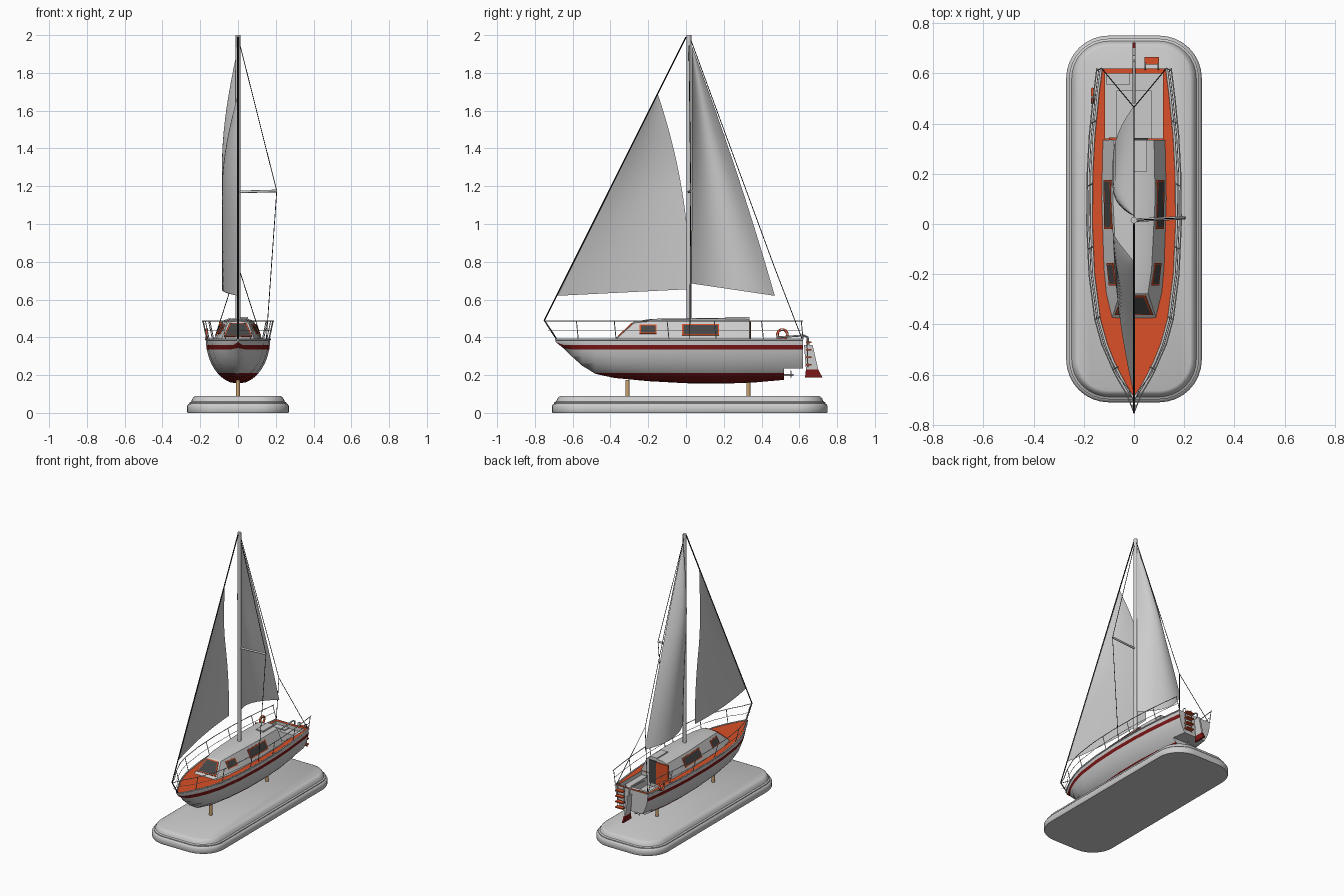
import bpy, bmesh, math
from mathutils import Vector

if "Cube" in bpy.data.objects:
    bpy.data.objects.remove(bpy.data.objects["Cube"])


def mat(name, r, g, b):
    m = bpy.data.materials.new(name)
    m.diffuse_color = (r, g, b, 1)
    m.use_nodes = True
    m.node_tree.nodes["Principled BSDF"].inputs["Base Color"].default_value = m.diffuse_color
    return m


GREY = mat("light_grey", .8, .8, .8)
ORANGE = mat("orange", .7, .08, .02)
RED = mat("dark_red", .2, .008, .008)
DARK = mat("glass", .06, .06, .06)
WOOD = mat("wood", .6, .36, .16)
BLACK = mat("black", .02, .02, .02)


def finish(ob, mats=(), smooth=None):
    for m in mats:
        ob.data.materials.append(m)
    if smooth:
        bpy.ops.object.select_all(action='DESELECT')
        ob.select_set(True)
        bpy.context.view_layer.objects.active = ob
        bpy.ops.object.shade_smooth_by_angle(angle=math.radians(smooth))
    return ob


def mesh(name, verts, faces, mats=(), smooth=None):
    me = bpy.data.meshes.new(name)
    me.from_pydata([tuple(v) for v in verts], [], faces)
    bm = bmesh.new()
    bm.from_mesh(me)
    bmesh.ops.remove_doubles(bm, verts=bm.verts, dist=1e-5)
    bmesh.ops.recalc_face_normals(bm, faces=bm.faces)
    bm.to_mesh(me)
    bm.free()
    ob = bpy.data.objects.new(name, me)
    bpy.context.collection.objects.link(ob)
    return finish(ob, mats, smooth)


def loft(name, rings, closed=False, caps=False, mats=(), smooth=None):
    n = len(rings[0])
    verts = [v for r in rings for v in r]
    faces = []
    for i in range(len(rings) - 1):
        for j in range(n if closed else n - 1):
            k = (j + 1) % n
            faces.append((i * n + j, i * n + k, (i + 1) * n + k, (i + 1) * n + j))
    if caps:
        faces += [tuple(range(n)), tuple(range(len(verts) - n, len(verts)))]
    return mesh(name, verts, faces, mats, smooth)


def box(name, lo, hi, m=None):
    pts = [[(x, y, z) for x, y in ((lo[0], lo[1]), (hi[0], lo[1]), (hi[0], hi[1]), (lo[0], hi[1]))]
           for z in (lo[2], hi[2])]
    return loft(name, pts, True, True, [m] if m else ())


def tube(name, pts, r, m=None, res=2):
    cu = bpy.data.curves.new(name, 'CURVE')
    cu.dimensions, cu.bevel_depth, cu.bevel_resolution, cu.use_fill_caps = '3D', r, res, True
    sp = cu.splines.new('POLY')
    sp.points.add(len(pts) - 1)
    for p, c in zip(sp.points, pts):
        p.co = (*c, 1)
    ob = bpy.data.objects.new(name, cu)
    bpy.context.collection.objects.link(ob)
    return finish(ob, [m] if m else ())


def interp(table, y):
    for a, b in zip(table, table[1:]):
        if y <= b[0]:
            t = max(0, (y - a[0]) / (b[0] - a[0]))
            return [p + (q - p) * t for p, q in zip(a, b)]
    return table[-1]


# display base with stepped moulding
def rounded(inset, z):
    r, hx, hy = .17 - inset, .27 - .17, .73 - .17
    out = []
    for k, (sx, sy) in enumerate(((1, 1), (-1, 1), (-1, -1), (1, -1))):
        for i in range(9):
            a = math.radians(90 * k + i * 11.25)
            out.append((sx * hx + r * math.cos(a), .02 + sy * hy + r * math.sin(a), z))
    return out


loft("display_base", [rounded(*p) for p in ((.004, 0), (0, .006), (0, .036), (.006, .046), (.012, .049),
     (.012, .055), (.022, .06), (.028, .074), (.036, .085), (.046, .09))], True, True, smooth=40)
for y in (-.31, .33):
    tube("base_post", [(0, y, .085), (0, y, .175)], .011, WOOD, 4)

# hull: station y, half breadth, keel height
SHEER = .39
HULL = [(-.69, .004, .375), (-.65, .03, .343), (-.6, .057, .295), (-.55, .082, .25), (-.48, .11, .207),
        (-.38, .138, .185), (-.2, .161, .168), (0, .17, .157), (.2, .168, .155), (.35, .16, .16),
        (.52, .143, .175), (.62, .13, .185)]
LEVELS = (.155, .162, .172, .185, .198, .21, .235, .265, .3, .335, .36, .375, .39)


def section(y, w, keel, floor):
    half = []
    for z in LEVELS:
        d = min(1, (SHEER - z) / (SHEER - keel))
        half.append((w * math.sqrt(1 - d * d), y, max(z, keel, floor)))
    return [(-x, y, z) for x, y, z in reversed(half)] + half


rings = [section(*s, 0) for s in HULL[:-1]] + [section(*s, .235) for s in HULL[-2:]]
hull = loft("hull", rings, caps=True, mats=[GREY, RED], smooth=40)
for p in hull.data.polygons:
    z = p.center.z
    if abs(p.normal.z) < .999 and abs(p.normal.y) < .99 and (z < .21 or .335 < z < .36):
        p.material_index = 1
for s in (1, -1):
    tube("gunwale", [(s * w, y, .389) for y, w, k in HULL], .005)

# orange deck, open over the cockpit
for s in (1, -1):
    strip = []
    for y, w, k in [h for h in HULL if h[0] < .34] + [interp(HULL, .34)]:
        strip.append([(s * w, y, .388), (0, y, .388)])
    for y in (.34, .48, .6):
        strip.append([(s * interp(HULL, y)[1], y, .388), (s * .116, y, .388)])
    for y in (.6, .62):
        strip.append([(s * interp(HULL, y)[1], y, .388), (0, y, .388)])
    loft("deck", strip, mats=[ORANGE])

# cockpit tub, benches, locker lid
tub = [[(x, y, z) for x, y in ((-.116, .34), (.116, .34), (.116, .6), (-.116, .6))] for z in (.388, .3)]
mesh("cockpit_tub", tub[0] + tub[1], [(4, 5, 6, 7)] + [(i, (i + 1) % 4, (i + 1) % 4 + 4, i + 4) for i in range(4)])
for s in (1, -1):
    x = sorted((s * .07, s * .115))
    box("side_bench", (x[0], .341, .3), (x[1], .6, .36))
box("aft_bench", (-.07, .53, .3), (.07, .6, .36))
box("locker_lid", (-.11, .555, .36), (-.015, .6, .367))

# cabin: y, base half width, shoulder half width, shoulder z, crown z
CABIN = [(-.375, .088, .088, .386, .39), (-.275, .112, .056, .476, .484), (-.18, .121, .07, .485, .498),
         (.1, .13, .084, .487, .502), (.335, .125, .08, .485, .5)]
rings = []
for y, b, s, sz, cz in CABIN:
    h = [(b, y, .385), (s, y, sz), (s * .6, y, cz - .003)]
    rings.append(h + [(0, y, cz)] + [(-x, y, z) for x, y, z in reversed(h)])
loft("cabin", rings, True, True, smooth=25)
box("sliding_hatch", (-.002, .21, .49), (.052, .335, .508))
box("bulkhead_panel", (-.1, .334, .32), (-.002, .345, .48), ORANGE)
box("companionway", (0, .334, .32), (.055, .342, .485), DARK)


# windows: orange frame with dark pane
def window(name, corners):
    ob = mesh(name, corners, [(0, 1, 2, 3)], [ORANGE, DARK])
    bm = bmesh.new()
    bm.from_mesh(ob.data)
    pane = bm.faces[:] if not bm.faces.ensure_lookup_table() else []
    bmesh.ops.inset_individual(bm, faces=pane, thickness=.009)
    pane[0].material_index = 1
    bm.to_mesh(ob.data)
    bm.free()
    ob.modifiers.new("thickness", 'SOLIDIFY').thickness = .008
    ob.modifiers["thickness"].offset = 0


def cabin_side(s, y, z):
    _, b, sh, sz, _ = interp(CABIN, y)
    return (s * (b + (sh - b) * (z - .385) / (sz - .385) + .001), y, z)


for s in (1, -1):
    for y0, y1, z0, z1 in ((-.02, .175, .41, .47), (-.245, -.155, .418, .466)):
        window("side_window", [cabin_side(s, *p) for p in ((y0, z0), (y1, z0), (y1, z1), (y0, z1))])
window("front_window", [(-.075, -.36, .403), (.075, -.36, .403), (.045, -.285, .474), (-.045, -.285, .474)])

# mast, spreader and rigging
tube("mast", [(0, .015, .49), (0, .015, 2)], .013, res=4)
tube("spreader", [(0, .015, 1.17), (.205, .025, 1.175)], .007)
tube("shroud", [(0, .015, 1.99), (.205, .025, 1.175), (.15, .02, .39)], .002, BLACK)
tube("forestay", [(0, 0, 1.99), (0, -.75, .49), (0, -.685, .39)], .004, BLACK)
tube("backstay", [(0, .02, 1.99), (0, .465, .78)], .002, BLACK)
for s in (1, -1):
    tube("backstay_bridle", [(0, .465, .78), (s * .125, .615, .39)], .002, BLACK)


# sails bellied towards -x
def sail(name, tack, head, clew, belly, roach):
    tack, head, clew = Vector(tack), Vector(head), Vector(clew)
    rings = []
    for i in range(21):
        v = i / 20
        fill = math.sin(min(1, 2 * (1 - v)) * math.pi / 2)
        luff, leech = tack.lerp(head, v), clew.lerp(head, v)
        leech.x = clew.x * fill
        leech.y += roach * 4 * v * (1 - v)
        row = []
        for j in range(13):
            u = j / 12
            p = luff.lerp(leech, u)
            p.x -= belly * fill * 4 * u * (1 - u)
            row.append(p)
        rings.append(row)
    loft(name, rings, smooth=60)


sail("mainsail", (0, .03, .685), (0, .032, 1.94), (0, .47, .62), .085, .015)
sail("jib", (0, -.68, .62), (0, -.15, 1.69), (-.085, .02, .655), .02, .045)

# guard rails and stanchions
PULPIT = [(0, -.75)] + [(interp(HULL, y)[1] + .018, y) for y in (-.68, -.6, -.48, -.38, -.2, 0, .2, .35, .5, .62)]
for s in (1, -1):
    tube("top_rail", [(s * x, y, .487) for x, y in PULPIT], .0025)
    tube("middle_wire", [(s * (x - .008), y + .02 * (y < -.6), .437) for x, y in PULPIT], .0015)
    for y in (-.58, -.38, -.1, .15, .4, .61):
        w = interp(HULL, y)[1]
        tube("stanchion", [(s * (w - .003), y + .01, .388), (s * (w + .018), y, .487)], .0025)

# life ring
bpy.ops.mesh.primitive_torus_add(location=(-.165, .51, .415), rotation=(0, math.pi / 2, 0), major_radius=.026,
                                 minor_radius=.007, major_segments=24, minor_segments=8)
ring = bpy.context.object
ring.name = "life_ring"
finish(ring, [ORANGE, GREY], 60)
for p in ring.data.polygons:
    p.material_index = int(math.degrees(math.atan2(p.center.y, p.center.x)) % 90 < 20)


# rudder, tiller
def blade(name, prof, m):
    loft(name, [[(x, y, z) for y, z in prof] for x in (-.006, .006)], True, True, [m])


blade("rudder_head", [(.625, .36), (.67, .36), (.7, .23), (.635, .23)], GREY)
blade("rudder_tip", [(.635, .23), (.7, .23), (.722, .188), (.63, .188)], RED)
tube("tiller", [(0, .65, .355), (0, .645, .4), (0, .625, .41), (0, .48, .4)], .005)

# boarding ladder
for x in (.045, .097):
    tube("ladder_rail", [(x, .615, .39), (x, .62, .41), (x, .64, .405), (x, .645, .24)], .003)
for z in (.25, .29, .33, .37):
    box("ladder_step", (.042, .635, z), (.1, .665, z + .008), ORANGE)

# propeller
tube("propeller_shaft", [(0, .51, .2), (0, .57, .2)], .005)
for k in range(3):
    a = math.radians(90 + 120 * k)
    bpy.ops.mesh.primitive_uv_sphere_add(segments=12, ring_count=6, radius=1,
                                         location=(.014 * math.cos(a), .555, .2 + .014 * math.sin(a)))
    ob = bpy.context.object
    ob.name = "propeller_blade"
    ob.scale = (.013, .003, .008)
    ob.rotation_euler = (0, -a, 0)
    finish(ob, smooth=60)
